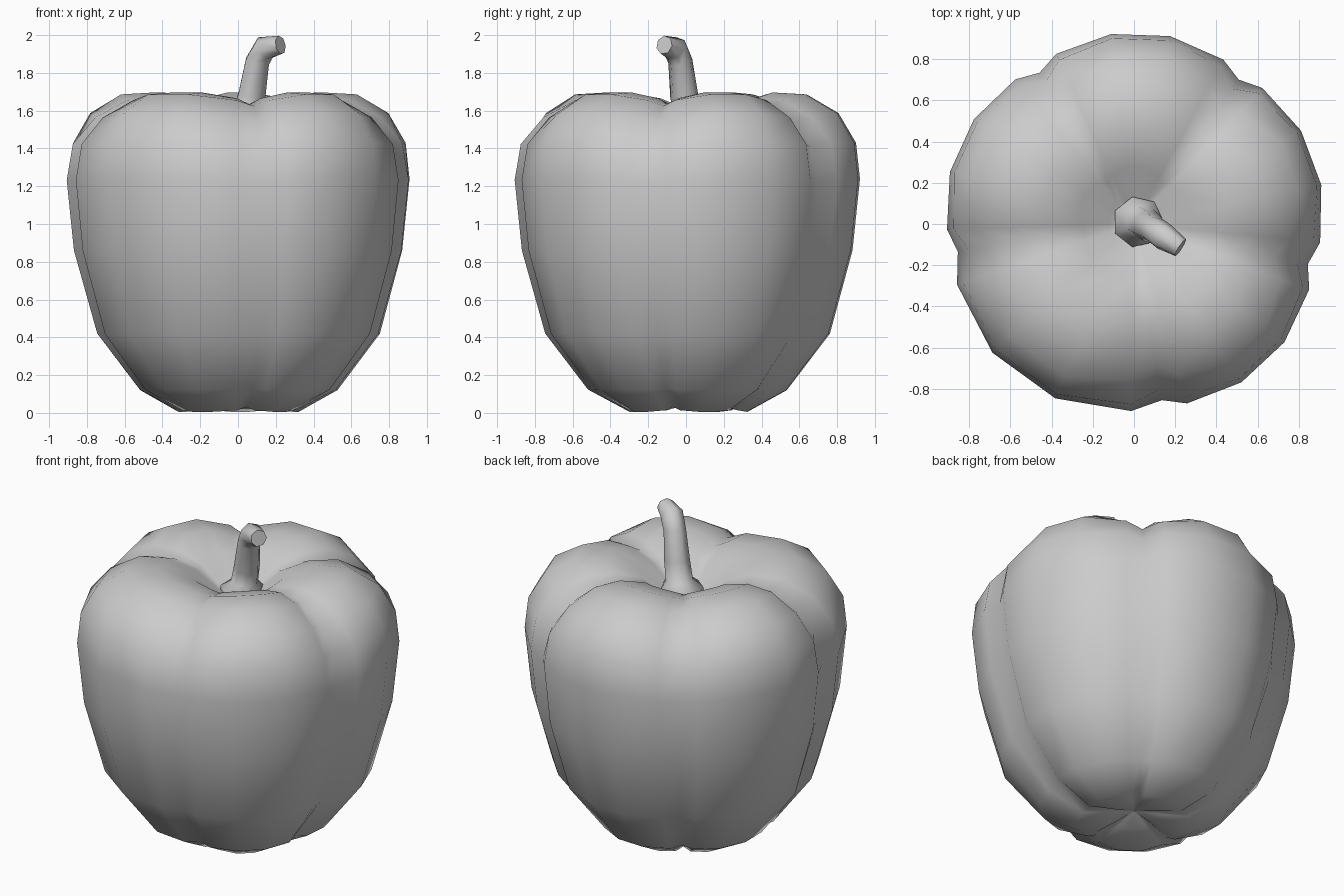
import bpy, bmesh
from math import sin, cos, pi, radians
from mathutils import Vector

cube = bpy.data.objects.get("Cube")
if cube:
    bpy.data.objects.remove(cube)

grey = bpy.data.materials.new("plain grey")
grey.use_nodes = True
grey.diffuse_color = (0.6, 0.6, 0.6, 1)
grey.node_tree.nodes["Principled BSDF"].inputs["Base Color"].default_value = (0.6, 0.6, 0.6, 1)


def loft(name, rings, cap_start, cap_end):
    """Skin a list of point rings and close both ends."""
    bm = bmesh.new()
    loops = [[bm.verts.new(p) for p in ring] for ring in rings]
    n = len(loops[0])
    for a, b in zip(loops, loops[1:]):
        for i in range(n):
            j = (i + 1) % n
            bm.faces.new((a[i], a[j], b[j], b[i]))
    for loop, tip in ((loops[0], cap_start), (loops[-1], cap_end)):
        if tip is None:
            bm.faces.new(loop)
        else:
            v = bm.verts.new(tip)
            for i in range(n):
                bm.faces.new((loop[i], loop[(i + 1) % n], v))
    bmesh.ops.recalc_face_normals(bm, faces=bm.faces)
    mesh = bpy.data.meshes.new(name)
    bm.to_mesh(mesh)
    bm.free()
    mesh.materials.append(grey)
    obj = bpy.data.objects.new(name, mesh)
    bpy.context.collection.objects.link(obj)
    return obj


def smooth(obj, angle):
    bpy.ops.object.select_all(action="DESELECT")
    obj.select_set(True)
    bpy.context.view_layer.objects.active = obj
    bpy.ops.object.shade_smooth_by_angle(angle=radians(angle))


# Body: lobe and groove profiles as (lobe radius, lobe z, groove radius, groove z)
PROFILE = [
    (.14, .04, .11, .07), (.33, .005, .28, .03), (.54, .12, .48, .13),
    (.77, .42, .70, .42), (.89, .86, .83, .86), (.93, 1.24, .865, 1.22),
    (.91, 1.43, .81, 1.41), (.82, 1.59, .70, 1.54), (.65, 1.69, .53, 1.625),
    (.47, 1.70, .38, 1.635), (.28, 1.64, .24, 1.60), (.12, 1.52, .12, 1.51),
]
GROOVES = [-81, -13, 54, 122, 189, 279]     # groove directions in degrees
STEPS = [0, .11, .37, .63, .89]             # columns within one lobe

columns = []
for start, end in zip(GROOVES, GROOVES[1:]):
    columns += [(radians(start + (end - start) * t), sin(pi * t)) for t in STEPS]

rings = []
for lobe_r, lobe_z, groove_r, groove_z in PROFILE:
    power = .4 if lobe_z < 1.5 else .7      # grooves widen over the crown
    ring = []
    for angle, bulge in columns:
        w = bulge ** power
        r = groove_r + (lobe_r - groove_r) * w
        z = groove_z + (lobe_z - groove_z) * w
        ring.append((r * cos(angle), r * sin(angle), z))
    rings.append(ring)
body = loft("pepper_body", rings, (0, 0, .08), (0, 0, 1.49))
smooth(body, 80)

# Stem: flared collar, shaft and bent tip as (x, y, z, radius)
PATH = [
    (.02, .01, 1.49, .12), (.02, .01, 1.54, .125), (.04, .01, 1.58, .08),
    (.07, -.01, 1.68, .076), (.10, -.03, 1.86, .066), (.14, -.06, 1.93, .068),
    (.225, -.115, 1.948, .05),
]
points = [Vector(p[:3]) for p in PATH]
rings = []
for i, p in enumerate(points):
    tangent = points[min(i + 1, len(points) - 1)] - points[max(i - 1, 0)]
    if i < 3:
        tangent = Vector((0, 0, 1))
    turn = Vector((0, 0, 1)).rotation_difference(tangent)
    rings.append([p + turn @ Vector((cos(k * pi / 3.5), sin(k * pi / 3.5), 0)) * PATH[i][3]
                  for k in range(7)])
stem = loft("stem", rings, None, None)
smooth(stem, 60)
